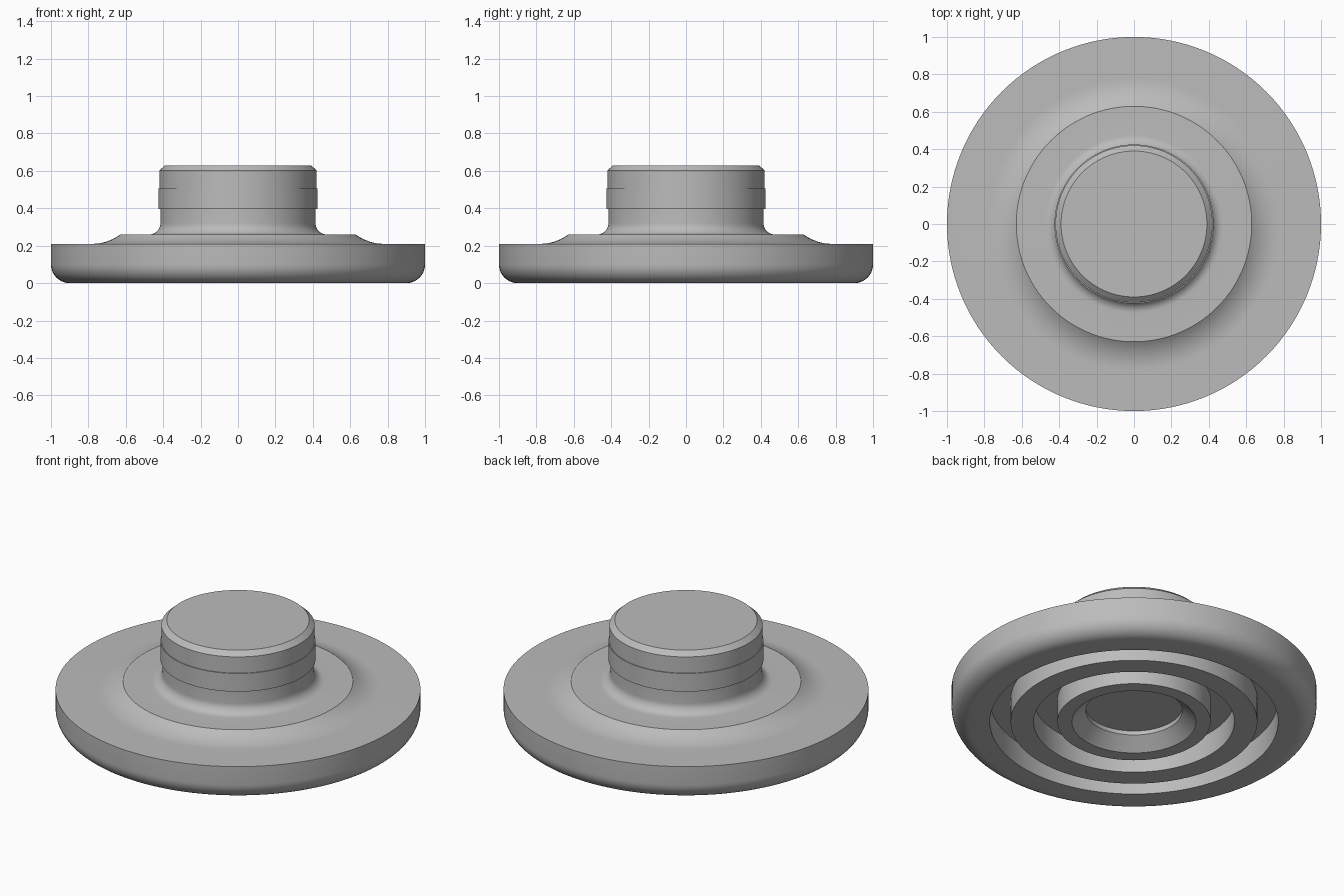
import bpy, bmesh
from math import cos, sin, pi, radians

if "Cube" in bpy.data.objects:
    bpy.data.objects.remove(bpy.data.objects["Cube"], do_unlink=True)

SEGMENTS = 128

grey = bpy.data.materials.new("plain_grey")
grey.use_nodes = True
grey.diffuse_color = (0.5, 0.5, 0.5, 1)
grey.node_tree.nodes["Principled BSDF"].inputs["Base Color"].default_value = (0.5, 0.5, 0.5, 1)


def arc(cx, cz, r, start, end, steps=10):
    """Points of a circular arc in the radius/height plane, angles in degrees."""
    angles = [radians(start + (end - start) * i / steps) for i in range(steps + 1)]
    return [(cx + r * cos(a), cz + r * sin(a)) for a in angles]


def groove(inner, outer, depth):
    """Square ring groove cut up into the underside."""
    return [(inner, 0), (inner, depth), (outer, depth), (outer, 0)]


def lathe(name, profile):
    """Turn a profile of (radius, height) points about the vertical axis."""
    bm = bmesh.new()
    verts = [bm.verts.new((r, 0, z)) for r, z in profile]
    edges = [bm.edges.new(pair) for pair in zip(verts, verts[1:])]
    bmesh.ops.spin(bm, geom=verts + edges, cent=(0, 0, 0), axis=(0, 0, 1),
                   angle=2 * pi, steps=SEGMENTS, use_merge=True)
    bmesh.ops.remove_doubles(bm, verts=bm.verts, dist=1e-5)
    bmesh.ops.recalc_face_normals(bm, faces=bm.faces)
    # Open shells: make sure the outermost face points outwards
    outer = max(bm.faces, key=lambda f: f.calc_center_median().xy.length - 10 * abs(f.normal.z))
    if outer.normal.xy.dot(outer.calc_center_median().xy) < 0:
        bmesh.ops.reverse_faces(bm, faces=bm.faces)
    mesh = bpy.data.meshes.new(name)
    bm.to_mesh(mesh)
    bm.free()
    mesh.materials.append(grey)
    obj = bpy.data.objects.new(name, mesh)
    bpy.context.collection.objects.link(obj)
    bpy.ops.object.select_all(action="DESELECT")
    obj.select_set(True)
    bpy.context.view_layer.objects.active = obj
    bpy.ops.object.shade_smooth_by_angle(angle=radians(22))
    return obj


# Disc: chamfered centre recess, two ring grooves, rounded rim, raised step, stem foot
recess = [(0, 0.095), (0.264, 0.095), (0.264, 0.07), (0.34, 0)]
underside = recess + groove(0.42, 0.55, 0.14) + groove(0.676, 0.79, 0.14)
rim = arc(0.9, 0.1, 0.1, -90, 0) + [(1, 0.21)]
step = arc(0.78, 0.46, 0.25, -90, -127)
foot = arc(0.475, 0.32, 0.06, -90, -180)
lathe("disc", underside + rim + step + foot + [(0.415, 0.395)])

# Slightly proud band around the stem
lathe("stem_band", [(0.415, 0.395), (0.425, 0.395), (0.425, 0.505), (0.42, 0.505)])

# Chamfered cap
lathe("stem_cap", [(0.42, 0.505), (0.42, 0.603), (0.39, 0.63), (0, 0.63)])
